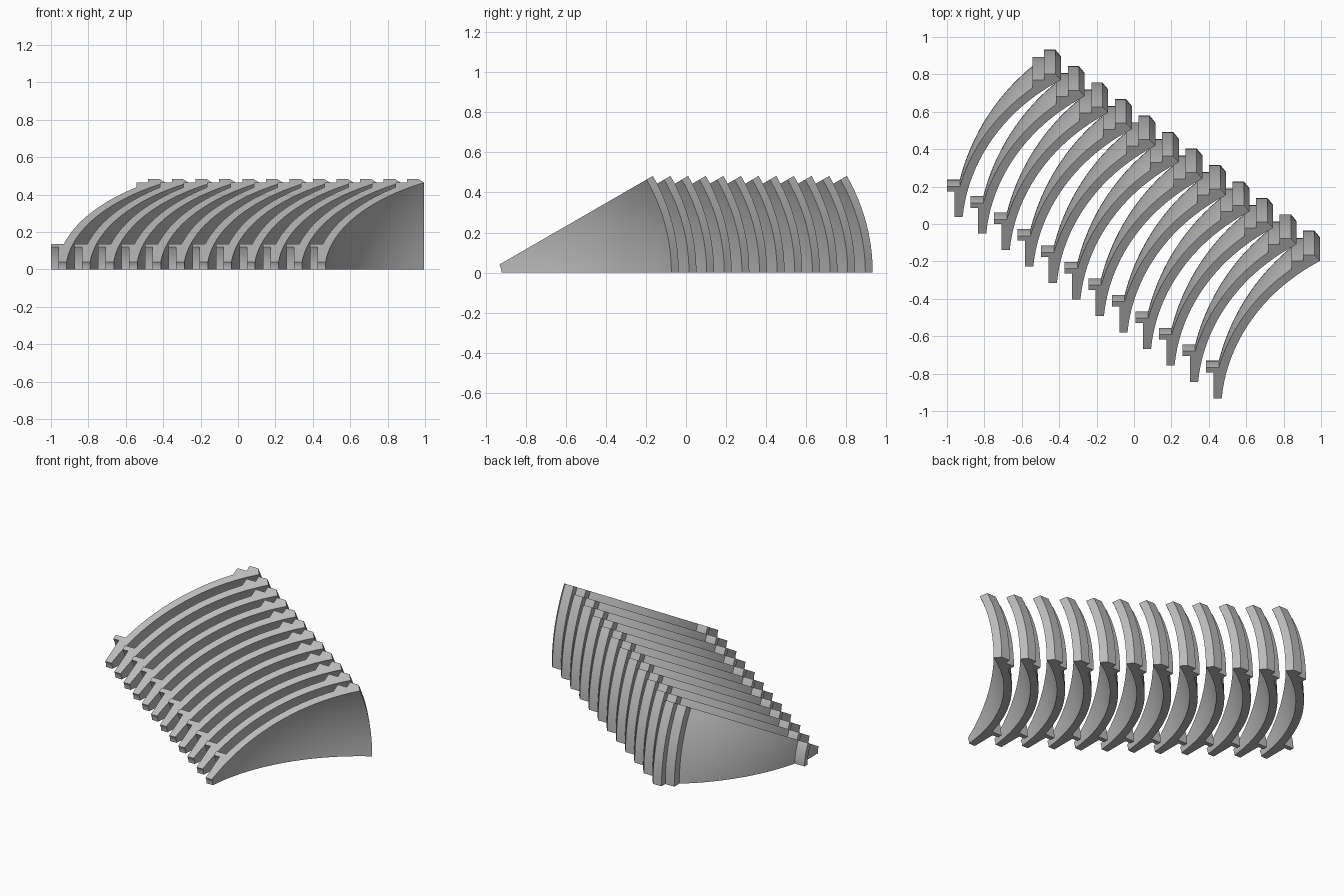
import bpy, bmesh, math
from mathutils import Vector

if "Cube" in bpy.data.objects:
    bpy.data.objects.remove(bpy.data.objects["Cube"], do_unlink=True)

COUNT = 12
STEP = Vector((0.1259, -0.088, 0))
FIRST = Vector((-1.0, -0.033, 0))      # where the first segment's axis starts
SWEEP = math.radians(30)
TURNS = 12                             # slices in each sweep
CENTRE = Vector((1.18, -0.013))        # shared centre of both wall arcs


def wall_arc(radius, r_start, r_end, n=20):
    """Points (x, r) on the curved wall between two distances from the axis."""
    a = math.asin((r_start - CENTRE.y) / radius)
    b = math.asin((r_end - CENTRE.y) / radius)
    angles = [a + (b - a) * i / n for i in range(n + 1)]
    return [(CENTRE.x - radius * math.cos(t), CENTRE.y + radius * math.sin(t))
            for t in angles]


# Cross-section: neck with flange, curved wall, stepped and bevelled rim
neck = [(0.04, 0.08), (0.04, 0.24), (0, 0.24), (0, 0.27)]
outer = wall_arc(1.147, 0.27, 0.877)
rim = [(outer[-1][0], 0.927), (0.52, 0.927), (0.52, 0.965), (0.58, 0.965)]
inner = wall_arc(1.10, 0.928, 0.08)
profile = neck + outer + rim + inner

# Flat grey material
grey = bpy.data.materials.new("plain_grey")
grey.use_nodes = True
colour = (0.5, 0.5, 0.5, 1)
grey.diffuse_color = colour
grey.node_tree.nodes["Principled BSDF"].inputs["Base Color"].default_value = colour

# Sweep the section around the x axis and cap both ends
bm = bmesh.new()
rings = []
for k in range(TURNS + 1):
    t = SWEEP * k / TURNS
    rings.append([bm.verts.new((x, r * math.cos(t), r * math.sin(t)))
                  for x, r in profile])
for low, high in zip(rings, rings[1:]):
    for i in range(len(profile)):
        j = (i + 1) % len(profile)
        bm.faces.new((low[i], low[j], high[j], high[i]))
bm.faces.new(rings[0])
bm.faces.new(rings[-1])
bmesh.ops.recalc_face_normals(bm, faces=bm.faces)
mesh = bpy.data.meshes.new("bell_segment")
bm.to_mesh(mesh)
bm.free()
mesh.materials.append(grey)
mesh.shade_smooth()
mesh.set_sharp_from_angle(angle=math.radians(25))

# Row of identical segments
for i in range(COUNT):
    segment = bpy.data.objects.new(f"bell_segment_{i + 1}", mesh)
    segment.location = FIRST + STEP * i
    bpy.context.scene.collection.objects.link(segment)
